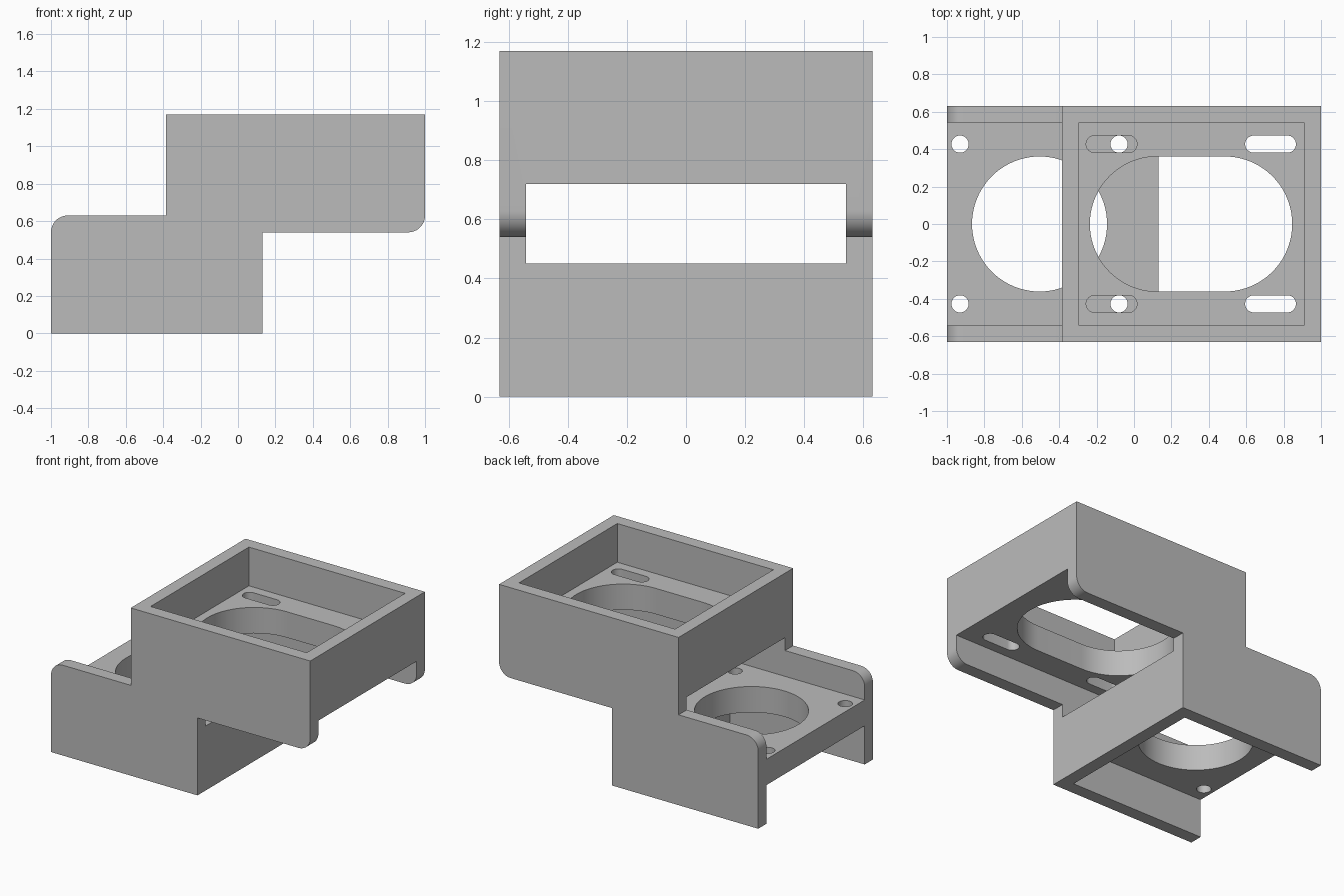
import bpy
import bmesh
from math import cos, sin, pi

cube = bpy.data.objects.get("Cube")
if cube:
    bpy.data.objects.remove(cube, do_unlink=True)

T = 0.09          # wall thickness
W = 0.632         # half width
INNER = W - T     # half width between the side walls

grey = bpy.data.materials.new("plain grey")
grey.use_nodes = True
colour = (0.5, 0.5, 0.5, 1)
grey.diffuse_color = colour
grey.node_tree.nodes["Principled BSDF"].inputs["Base Color"].default_value = colour


def arc(cx, cy, r, start, end, n):
    """Points on an arc, angles in units of pi."""
    steps = [pi * (start + (end - start) * i / n) for i in range(n + 1)]
    return [(cx + r * cos(a), cy + r * sin(a)) for a in steps]


def prism(name, points, depth):
    """Extrude a closed 3D outline along a vector."""
    bm = bmesh.new()
    face = bm.faces.new([bm.verts.new(p) for p in points])
    new = bmesh.ops.extrude_face_region(bm, geom=[face])["geom"]
    bmesh.ops.translate(bm, vec=depth, verts=[v for v in new if isinstance(v, bmesh.types.BMVert)])
    bmesh.ops.recalc_face_normals(bm, faces=bm.faces)
    mesh = bpy.data.meshes.new(name)
    bm.to_mesh(mesh)
    bm.free()
    mesh.materials.append(grey)
    obj = bpy.data.objects.new(name, mesh)
    bpy.context.collection.objects.link(obj)
    return obj


def cut(target, cutter):
    bpy.context.view_layer.objects.active = target
    mod = target.modifiers.new("cut", 'BOOLEAN')
    mod.operation, mod.solver, mod.object = 'DIFFERENCE', 'EXACT', cutter
    bpy.ops.object.modifier_apply(modifier=mod.name)
    bpy.data.objects.remove(cutter, do_unlink=True)


def cut_box(target, x0, x1, z0, z1):
    outline = [(x0, -INNER, z0), (x1, -INNER, z0), (x1, INNER, z0), (x0, INNER, z0)]
    cut(target, prism("box_cutter", outline, (0, 0, z1 - z0)))


def cut_slot(target, x0, x1, y, r, z0, z1, n):
    """Round hole, or a slot when the two centres differ."""
    right = arc(x1, y, r, -0.5, 0.5, n)
    left = arc(x0, y, r, 0.5, 1.5, n)
    outline = right + left if x1 > x0 else right[:-1] + left[:-1]
    cut(target, prism("hole_cutter", [(px, py, z0) for px, py in outline], (0, 0, z1 - z0)))


# Stepped body with two rounded corners, extruded across the width
profile = [(-1, 0), (0.13, 0), (0.13, 0.54)]
profile += arc(1 - T, 0.54 + T, T, -0.5, 0, 12)
profile += [(1, 1.17), (-0.385, 1.17), (-0.385, 0.63)]
profile += arc(-1 + T, 0.63 - T, T, 0.5, 1, 12)
body = prism("bracket_body", [(x, -W, z) for x, z in profile], (0, 2 * W, 0))

# Lower pocket open to the left end, through gap, and upper tray
cut_box(body, -1.2, 0.13 - T, -0.2, 0.27)
cut_box(body, -1.2, 1.2, 0.45, 0.72)
cut_box(body, -0.385 + T, 1 - T, 0.90, 1.4)

# Large openings in the lower and upper plates
cut_slot(body, -0.505, -0.505, 0, 0.361, 0.2, 0.5, 40)
cut_slot(body, 0.125, 0.485, 0, 0.361, 0.6, 0.95, 40)

# Screw holes below and adjusting slots above, on both sides
for y in (-0.427, 0.427):
    for x in (-0.93, -0.08):
        cut_slot(body, x, x, y, 0.046, 0.2, 0.5, 16)
    for x in (-0.21, 0.64):
        cut_slot(body, x, x + 0.18, y, 0.046, 0.6, 0.95, 16)

bpy.ops.object.select_all(action='DESELECT')
body.select_set(True)
bpy.context.view_layer.objects.active = body
bpy.ops.object.shade_smooth_by_angle()
